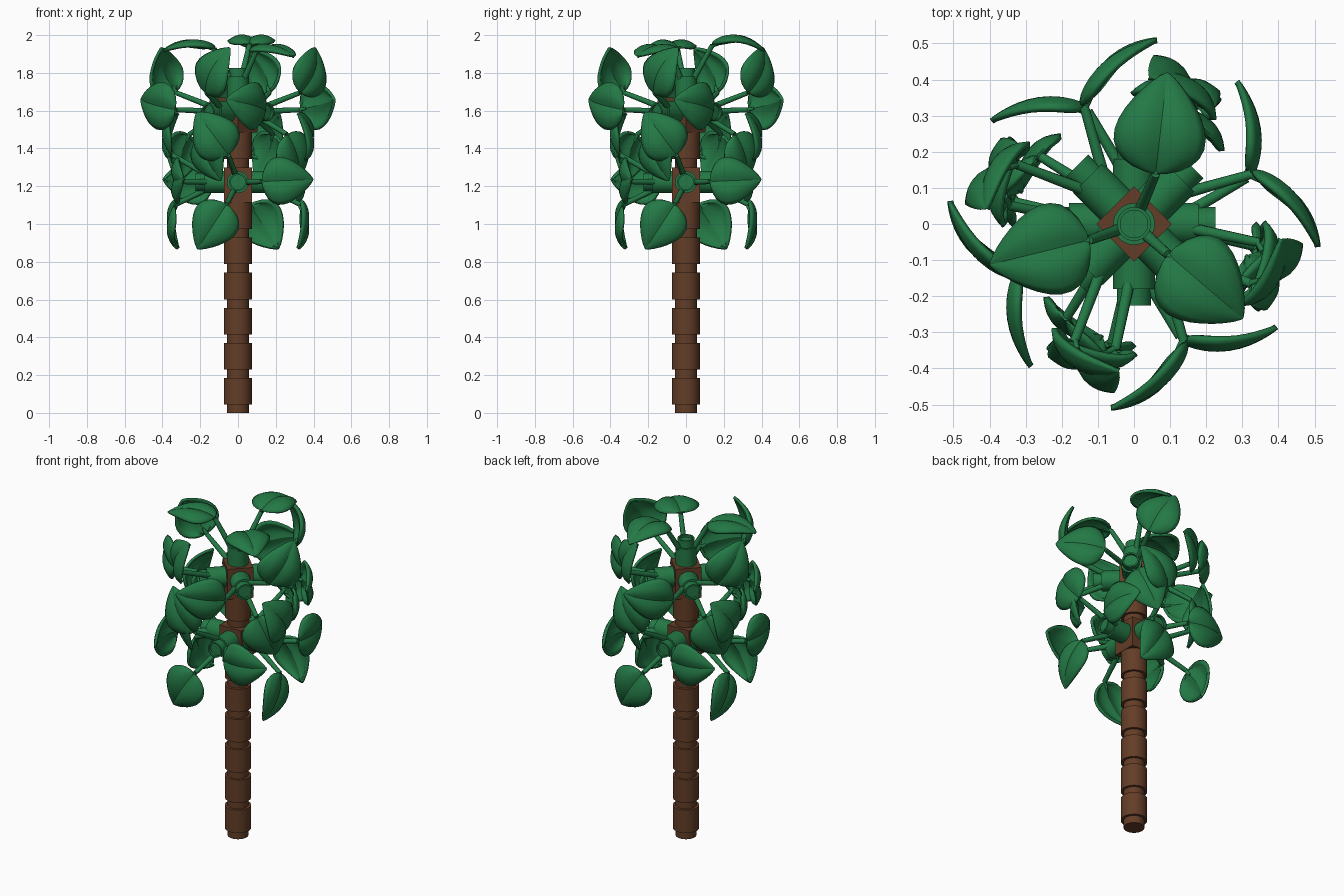
import bpy, bmesh, math
from mathutils import Matrix, Vector

cube = bpy.data.objects.get("Cube")
if cube:
    bpy.data.objects.remove(cube)


def material(name, rgb):
    m = bpy.data.materials.new(name)
    m.use_nodes = True
    m.diffuse_color = (*rgb, 1)
    m.node_tree.nodes["Principled BSDF"].inputs["Base Color"].default_value = (*rgb, 1)
    return m


GREEN = material("leaf green", (0.017, 0.19, 0.06))
BROWN = material("bark brown", (0.125, 0.047, 0.02))

PITCH = 0.1855      # height of one trunk block
HALF = 0.0735       # half width of a block


def finish(name, bm, mat):
    mesh = bpy.data.meshes.new(name)
    bm.to_mesh(mesh)
    bm.free()
    mesh.materials.append(mat)
    return mesh


def place(name, mesh, matrix=Matrix()):
    ob = bpy.data.objects.new(name, mesh)
    bpy.context.collection.objects.link(ob)
    ob.matrix_world = matrix
    return ob


def smooth(ob):
    bpy.ops.object.select_all(action="DESELECT")
    ob.select_set(True)
    bpy.context.view_layer.objects.active = ob
    bpy.ops.object.shade_smooth_by_angle(angle=math.radians(32))


def lathe(bm, profile, sides=28):
    """Spin an (r, z) profile that starts and ends on the axis."""
    verts = [bm.verts.new((r, 0, z)) for r, z in profile]
    edges = [bm.edges.new(pair) for pair in zip(verts, verts[1:])]
    bmesh.ops.spin(bm, geom=verts + edges, cent=(0, 0, 0), axis=(0, 0, 1),
                   angle=math.tau, steps=sides)
    bmesh.ops.remove_doubles(bm, verts=bm.verts, dist=0.0002)
    bmesh.ops.recalc_face_normals(bm, faces=bm.faces)


# Round trunk block with a narrower foot
bm = bmesh.new()
lathe(bm, [(0, 0), (0.058, 0), (0.058, 0.045), (HALF, 0.045), (HALF, PITCH), (0, PITCH)])
block_mesh = finish("trunk_block", bm, BROWN)
for level in (0, 1, 2, 3, 4, 5, 7):
    block = place(f"trunk_block_{level}", block_mesh, Matrix.Translation((0, 0, level * PITCH)))
smooth(block)

# Square hubs carrying the plants
bm = bmesh.new()
bmesh.ops.create_cube(bm, size=1, matrix=Matrix.Diagonal((2 * HALF, 2 * HALF, PITCH, 1)))
hub_mesh = finish("hub", bm, BROWN)
for name, level, turn in (("lower_hub", 6, 0), ("upper_hub", 8, math.pi / 4)):
    place(name, hub_mesh, Matrix.Translation((0, 0, (level + 0.5) * PITCH))
          @ Matrix.Rotation(turn, 4, "Z"))

# Leaf layout of one plant: base point, tip point, heights at base, middle, tip
LEAVES = [
    ((0.06, 0.14), (0.092, 0.42), (0.27, 0.305, 0.235)),
    ((-0.125, -0.045), (-0.4, -0.113), (0.25, 0.28, 0.235)),
    ((0.095, -0.085), (0.302, -0.262), (0.235, 0.255, 0.205)),
]


def add_leaf(bm, base, tip, heights, rows=14, cols=12):
    base, tip = Vector(base), Vector(tip)
    side = Vector((base.y - tip.y, tip.x - base.x)).normalized()
    h0, h1, h2 = heights
    grid = []
    for i in range(rows + 1):
        u = (1 - math.cos(math.pi * i / rows)) / 2
        # broad rounded outline with a short blunt tip
        width = math.sin(math.pi * u ** 0.65) ** 0.75 if 0 < i < rows else 0
        bow = h0 * (1 - u) * (1 - 2 * u) + 4 * h1 * u * (1 - u) + h2 * u * (2 * u - 1)
        row = []
        for j in range(cols + 1):
            v = 2 * j / cols - 1
            # round lobes reach back past the stem
            lobe = -0.012 * math.sin(math.pi * abs(v)) * (1 - u) ** 4
            p = base + (tip - base) * u + side * (0.128 * width * v)
            p += (tip - base).normalized() * lobe * width
            puff = width * (0.016 * math.sin(math.pi * abs(v)) - 0.018 * v * v)
            row.append(bm.verts.new((p.x, p.y, bow + puff)))
        grid.append(row)
    for a, b in zip(grid, grid[1:]):
        for j in range(cols):
            bm.faces.new((a[j], b[j], b[j + 1], a[j + 1]))


bm = bmesh.new()
for leaf in LEAVES:
    add_leaf(bm, *leaf)
bmesh.ops.remove_doubles(bm, verts=bm.verts, dist=0.0005)
leaf_mesh = finish("leaves", bm, GREEN)

# Socket with hollow stud, and three tapered stems
bm = bmesh.new()
lathe(bm, [(0, -0.015), (0.058, -0.015), (0.058, 0.095), (0.047, 0.095), (0.047, 0.14),
           (0.038, 0.14), (0.038, 0.125), (0, 0.125)])
for base, tip, heights in LEAVES:
    end = Vector((*base, heights[0] - 0.008))
    start = Vector((*(Vector(base).normalized() * 0.045), 0.085))
    # run the stem a little way under the leaf
    for a, b, r1, r2 in ((start, end, 0.016, 0.013),
                         (end, end + Vector((*(Vector(tip) - Vector(base)) * 0.15, 0.008)),
                          0.013, 0.006)):
        d = b - a
        turn = d.to_track_quat("Z", "Y").to_matrix().to_4x4()
        bmesh.ops.create_cone(bm, cap_ends=True, segments=12, radius1=r1, radius2=r2,
                              depth=d.length, matrix=Matrix.Translation((a + b) / 2) @ turn)
stalk_mesh = finish("stalk", bm, GREEN)


def add_plant(name, matrix):
    stalk = place(name + "_stalk", stalk_mesh, matrix)
    leaves = place(name + "_leaves", leaf_mesh, matrix)
    solid = leaves.modifiers.new("thickness", "SOLIDIFY")
    solid.thickness = 0.016
    solid.offset = -1
    return stalk, leaves


def add_ring(name, height, first, roll):
    for k in range(4):
        angle = first + k * math.pi / 2
        out = Vector((math.cos(angle), math.sin(angle), 0))
        up = Vector((0, 0, 1))
        frame = Matrix((up.cross(out), up, out)).transposed().to_4x4()
        spot = Matrix.Translation(out * (HALF + 0.012) + up * height)
        add_plant(f"{name}_{k}", spot @ frame @ Matrix.Rotation(math.radians(roll), 4, "Z"))


add_ring("lower_plant", 1.222, 0, 43)
add_ring("upper_plant", 1.593, math.pi / 4, 335)
for part in add_plant("top_plant", Matrix.Translation((0, 0, 1.685))):
    smooth(part)
